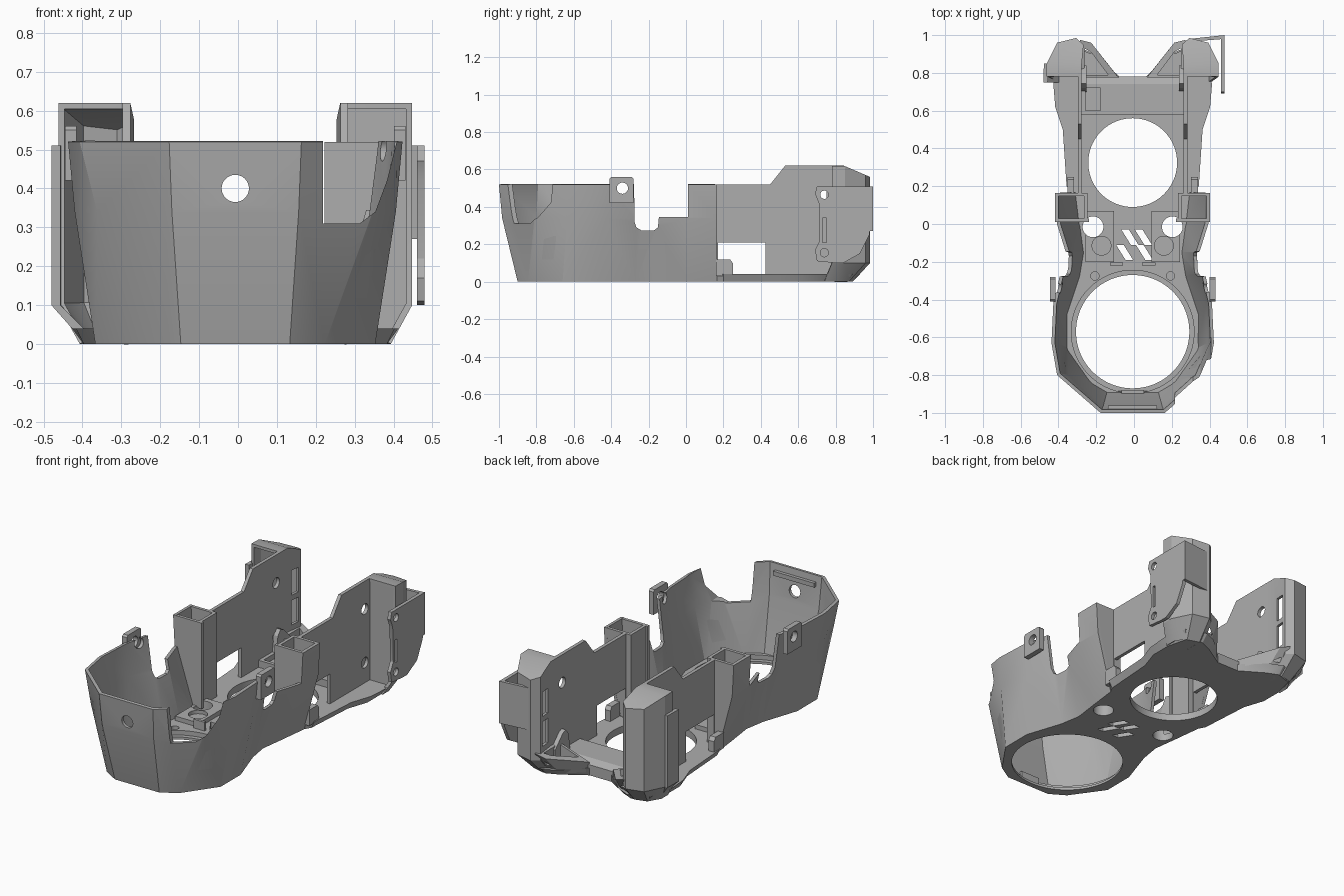
import bpy, bmesh, math
from mathutils import Vector

old = bpy.data.objects.get("Cube")
if old:
    bpy.data.objects.remove(old)

grey = bpy.data.materials.new("matte_grey")
grey.use_nodes = True
grey.diffuse_color = (0.42, 0.42, 0.42, 1)
grey.node_tree.nodes["Principled BSDF"].inputs["Base Color"].default_value = (0.42, 0.42, 0.42, 1)
parts = []
AXIS_X = -.007  # symmetry plane: the single ear widens one side


def make(name, verts, faces, fix=True):
    me = bpy.data.meshes.new(name)
    me.from_pydata([(v[0] + AXIS_X, v[1], v[2]) for v in verts], [], faces)
    if fix:
        bm = bmesh.new()
        bm.from_mesh(me)
        bmesh.ops.recalc_face_normals(bm, faces=bm.faces)
        bm.to_mesh(me)
        bm.free()
    me.materials.append(grey)
    ob = bpy.data.objects.new(name, me)
    bpy.context.collection.objects.link(ob)
    parts.append(ob)
    return ob


def strip_faces(rings, n, closed):
    m = n if closed else n - 1
    return [(r * n + i, r * n + (i + 1) % n, (r + 1) * n + (i + 1) % n, (r + 1) * n + i)
            for r in range(rings - 1) for i in range(m)]


def loft(name, *rings):
    n, k = len(rings[0]), len(rings)
    caps = [tuple(range(n)), tuple(range((k - 1) * n, k * n))]
    return make(name, [v for r in rings for v in r], strip_faces(k, n, True) + caps)


# extrude a 2D polygon along one axis
def prism(name, pts, axis, a, b):
    def put(p, t):
        return {"x": (t, p[0], p[1]), "y": (p[0], t, p[1]), "z": (p[0], p[1], t)}[axis]
    return loft(name, [put(p, a) for p in pts], [put(p, b) for p in pts])


def box(name, x0, x1, y0, y1, z0, z1):
    return prism(name, [(x0, y0), (x1, y0), (x1, y1), (x0, y1)], "z", z0, z1)


def disc(u, v, r, axis, a, b, n=48):
    ring = [(u + r * math.cos(math.tau * i / n), v + r * math.sin(math.tau * i / n)) for i in range(n)]
    return prism("cutter", ring, axis, a, b)


def bake(ob):
    dg = bpy.context.evaluated_depsgraph_get()
    dg.update()
    me = bpy.data.meshes.new_from_object(ob.evaluated_get(dg))
    ob.modifiers.clear()
    ob.data = me


def cut(ob, *cutters):
    for c in cutters:
        m = ob.modifiers.new("cut", "BOOLEAN")
        m.operation, m.solver, m.object = "DIFFERENCE", "EXACT", c
    bake(ob)
    for c in cutters:
        parts.remove(c)
        bpy.data.objects.remove(c)


def thicken(ob, t):
    m = ob.modifiers.new("wall", "SOLIDIFY")
    m.thickness, m.offset, m.use_even_offset = t, -1, True
    bake(ob)


def both(half):
    return [(-x, y) for x, y in reversed(half)] + half


def level(pts, z):
    return [(x, y, z) for x, y in pts]


# faceted front bowl, open at the back
low = [(.14, -.9), (.23, -.845), (.36, -.66), (.36, -.48), (.29, -.27), (.27, -.15), (.29, 0), (.31, .165)]
mid = [(.163, -.983), (.355, -.81), (.413, -.635), (.405, -.43), (.358, -.252), (.353, -.15), (.4, 0), (.4, .165)]
rim = [(.17, -1), (.40, -.8), (.43, -.63), (.42, -.42), (.38, -.25), (.38, -.15), (.41, 0), (.41, .165)]
rings = [level(both(h), z) for h, z in ((low, 0), (mid, .34), (rim, .52))]
bowl = make("front_bowl", sum(rings, []), strip_faces(3, len(rings[0]), False), fix=False)
thicken(bowl, .018)
cut(bowl,
    disc(0, .4, .035, "y", -1.2, -.8),
    disc(-.34, .5, .03, "x", -1, 1, 32),
    prism("cutter", [(-.28, .7), (-.275, .32), (-.265, .29), (-.24, .275), (-.17, .275), (-.15, .29),
                     (-.145, .345), (.01, .345), (.01, .7)], "x", -1, 1),
    prism("cutter", [(.225, .7), (.225, .31), (.32, .31), (.36, .34), (.39, .42), (.415, .52), (.415, .7)],
          "y", -1.2, -.6))
box("front_inner_rail", -.13, .13, -.985, -.96, .46, .485)
box("front_clip", -.06, .06, -.9, -.88, .02, .06)

# floor with chamfered rear
rear_low = [(.33, .2), (.35, .5), (.39, .62), (.39, .74), (.36, .86), (.27, .89), (.2, .86), (.07, .78)]
rear_top = [(.35, .2), (.37, .5), (.41, .62), (.42, .74), (.39, .89), (.27, .93), (.2, .9), (.07, .78)]
floor = loft("floor", level(both(low + rear_low), 0), level(both(low + rear_top), .04))
holes = [disc(0, -.57, .3, "z", -.1, .3, 96), disc(0, -.57, .325, "z", .014, .3, 96),
         disc(0, .325, .235, "z", -.1, .3, 96)]
for s in (-1, 1):
    holes += [disc(s * .21, -.015, .055, "z", -.1, .3), disc(s * .2, -.275, .022, "z", .02, .3)]
for x, top in ((-.06, -.03), (.012, -.03), (-.088, -.11), (.017, -.11)):
    holes.append(prism("cutter", [(x, top), (x + .04, top), (x + .09, top - .08), (x + .05, top - .08)],
                       "z", -.1, .3))
cut(floor, *holes)

# rear cross bar with a shallow pocket
bar = prism("rear_cross_bar", [(.58, .03), (.78, .03), (.78, .06), (.74, .08), (.58, .08)], "x", -.275, .275)
cut(bar, box("cutter", -.25, -.17, .6, .72, .05, .3))

plan = [(.27, .78), (.27, .845), (.26, .95), (.30, .985), (.40, .96), (.455, .85), (.455, .78)]
foot = [(.27, .78), (.27, .84), (.25, .87), (.29, .89), (.36, .87), (.40, .80), (.40, .74)]

for s, side in ((1, "left"), (-1, "right")):
    def X(pts):
        return [(s * p[0],) + tuple(p[1:]) for p in pts]

    def sbox(name, x0, x1, *rest):
        return box(name, min(s * x0, s * x1), max(s * x0, s * x1), *rest)

    # mounting tab on the bowl
    tab = prism(side + "_tab", [(-.41, .42), (-.28, .42), (-.28, .55), (-.29, .56), (-.40, .56), (-.41, .55)],
                "x", s * .408, s * .438)
    cut(tab, disc(-.34, .5, .03, "x", -1, 1, 32))

    # hollow square post behind the bowl
    prism(side + "_post_back", X([(.24, .03), (.30, .03), (.392, .34), (.405, .52), (.24, .52)]),
          "y", .147, .165)
    prism(side + "_post_front", X([(.23, .03), (.285, .03), (.39, .34), (.40, .52), (.23, .52)]),
          "y", .01, .028)
    sbox(side + "_post_inner", .24, .258, .01, .165, .03, .52)

    # raised pad with a boss between the openings
    pad = sbox(side + "_pad", .1, .25, -.2, .07, .035, .065)
    cut(pad, disc(s * .21, -.015, .055, "z", -.1, .3), disc(s * .165, -.115, .05, "z", .045, .3))
    sbox(side + "_pad_rib", .05, .12, -.22, -.205, .03, .09)

    # tall side plate with window and screw holes
    plate = prism(side + "_side_plate", [(.15, .03), (.15, .52), (.45, .52), (.53, .62), (.80, .62), (.80, .03)],
                  "x", s * .27, s * .29)
    cut(plate, prism("cutter", [(.17, .04), (.17, .21), (.425, .21), (.425, .04)], "x", -1, 1),
        disc(.74, .46, .03, "x", -1, 1, 32), disc(.74, .155, .03, "x", -1, 1, 32))
    prism(side + "_window_lug", [(.16, .03), (.25, .03), (.25, .1), (.235, .12), (.16, .12)],
          "x", s * .31, s * .345)

    # rear corner column: thin shell with a sloped roof, open to the front
    n = len(plan)
    roof = [(x, y, .62 - .43 * max(0, y - .845)) for x, y in plan]
    t = 2 * n
    faces = strip_faces(3, n, False)
    faces += [(t, t + 5, t + 6), (t, t + 1, t + 5), tuple(t + i for i in (1, 2, 3, 4, 5))]
    column = make(side + "_rear_column", X(level(foot, 0) + level(plan, .1) + roof), faces)
    centre = Vector((s * .36, .87, .3))
    if sum((p.center - centre).dot(p.normal) * p.area for p in column.data.polygons) < 0:
        column.data.flip_normals()
    thicken(column, .016)
    cut(column, sbox("cutter", .2, .32, .875, .93, .17, .31), sbox("cutter", .2, .32, .875, .93, .34, .48))

    # angled air outlet at the foot of the column, with an upright fin
    a = [(.07, .77), (.2, .86), (.27, .89), (.28, .78)]
    b = [(.075, .775), (.22, .96), (.28, .975), (.28, .775)]
    c = [(.13, .79), (.22, .91), (.255, .93), (.255, .79)]
    outlet = loft(side + "_air_outlet", X(level(a, .005)), X([(x, y, .07 + .35 * (x - .07)) for x, y in b]))
    cut(outlet, prism("cutter", X(c), "z", .06, .4))
    prism(side + "_outlet_fin", [(.70, .05), (.72, .17), (.745, .2), (.77, .19), (.84, .12), (.84, .05)],
          "x", s * .245, s * .272)

# outer ear with screw holes and its back return
ear = prism("left_ear", [(.70, .51), (.69, .47), (.71, .42), (.715, .22), (.69, .17), (.70, .11), (.80, .1),
                         (.84, .1), (.93, .15), (.98, .25), (.99, .33), (.99, .51)], "x", .467, .487)
cut(ear, disc(.74, .465, .022, "x", 0, 1, 32), disc(.74, .155, .022, "x", 0, 1, 32),
    box("cutter", .4, .6, .73, .75, .21, .34))
prism("left_ear_return", [(.30, .965), (.30, .98), (.487, 1), (.487, .98)], "z", .27, .51)
prism("left_column_front", [(.28, .04), (.41, .04), (.45, .1), (.45, .615), (.28, .615)], "y", .785, .8)

# outer bulge on the opposite column
bulge = [(-.473, .75), (-.47, .85), (-.445, .85), (-.45, .75)]
loft("right_column_bulge", level([(-.42, .75), (-.42, .82), (-.39, .82), (-.39, .75)], .04),
     level(bulge, .1), level(bulge, .51))

# soft shading on shallow angles only
bpy.ops.object.select_all(action="DESELECT")
for ob in parts:
    ob.select_set(True)
bpy.context.view_layer.objects.active = parts[0]
bpy.ops.object.shade_smooth_by_angle(angle=math.radians(25))
